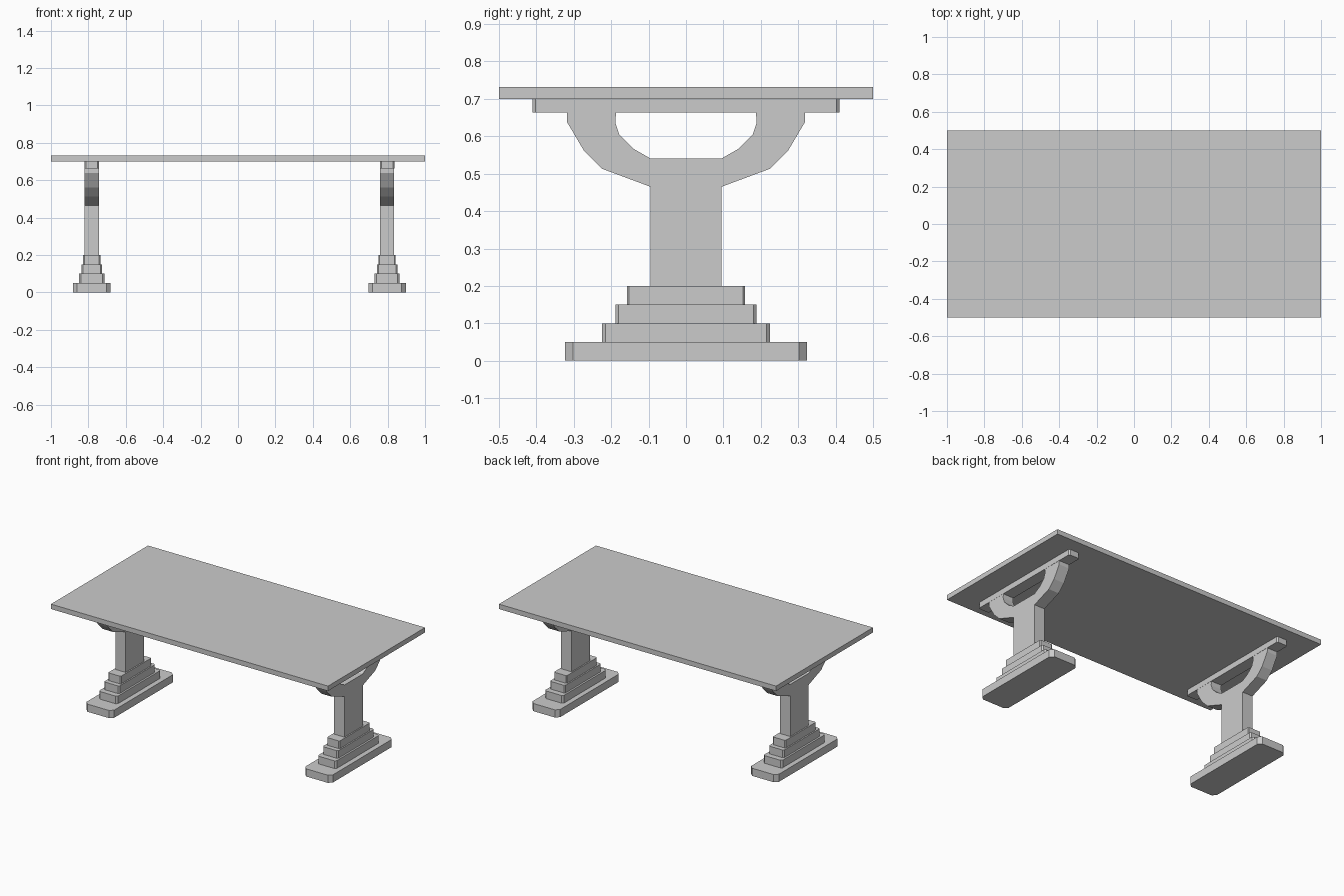
import bpy, bmesh
from mathutils import Vector

if "Cube" in bpy.data.objects:
    bpy.data.objects.remove(bpy.data.objects["Cube"])


def prism(name, pts, direction):
    """Extrude a closed 3D outline along a vector."""
    bm = bmesh.new()
    face = bm.faces.new([bm.verts.new(p) for p in pts])
    ext = bmesh.ops.extrude_face_region(bm, geom=[face])
    verts = [g for g in ext["geom"] if isinstance(g, bmesh.types.BMVert)]
    bmesh.ops.translate(bm, verts=verts, vec=Vector(direction))
    bmesh.ops.recalc_face_normals(bm, faces=bm.faces)
    me = bpy.data.meshes.new(name)
    bm.to_mesh(me)
    bm.free()
    ob = bpy.data.objects.new(name, me)
    bpy.context.collection.objects.link(ob)
    return ob


def slab(name, cx, hx, hy, z0, z1, c=0.0):
    """Horizontal block with clipped vertical corners."""
    if c:
        o = [(hx, -hy + c), (hx, hy - c), (hx - c, hy), (-hx + c, hy),
             (-hx, hy - c), (-hx, -hy + c), (-hx + c, -hy), (hx - c, -hy)]
    else:
        o = [(hx, -hy), (hx, hy), (-hx, hy), (-hx, -hy)]
    return prism(name, [(cx + x, y, z0) for x, y in o], (0, 0, z1 - z0))


# Table top
slab("table_top", 0, 1.0, 0.5, 0.70, 0.732)

# Half outline of the post and its cup-shaped fork (y, z)
half = [(0.095, 0.20), (0.095, 0.465), (0.224, 0.513), (0.272, 0.56),
        (0.318, 0.638), (0.318, 0.663), (0.187, 0.663), (0.189, 0.637),
        (0.178, 0.604), (0.141, 0.567), (0.094, 0.54)]
outline = half + [(-y, z) for y, z in reversed(half)]

# Stepped foot tiers: half x, half y, corner clip
tiers = [(0.10, 0.324, 0.022), (0.067, 0.225, 0.01),
         (0.055, 0.188, 0.008), (0.046, 0.158, 0.006)]

# Two identical trestles
for side, cx in (("left", -0.782), ("right", 0.797)):
    for i, (hx, hy, c) in enumerate(tiers):
        slab(f"{side}_foot_tier_{i + 1}", cx, hx, hy, i * 0.05, (i + 1) * 0.05, c)
    prism(f"{side}_forked_post", [(cx - 0.0375, y, z) for y, z in outline], (0.075, 0, 0))
    slab(f"{side}_top_rail", cx, 0.0385, 0.41, 0.663, 0.70, 0.008)
